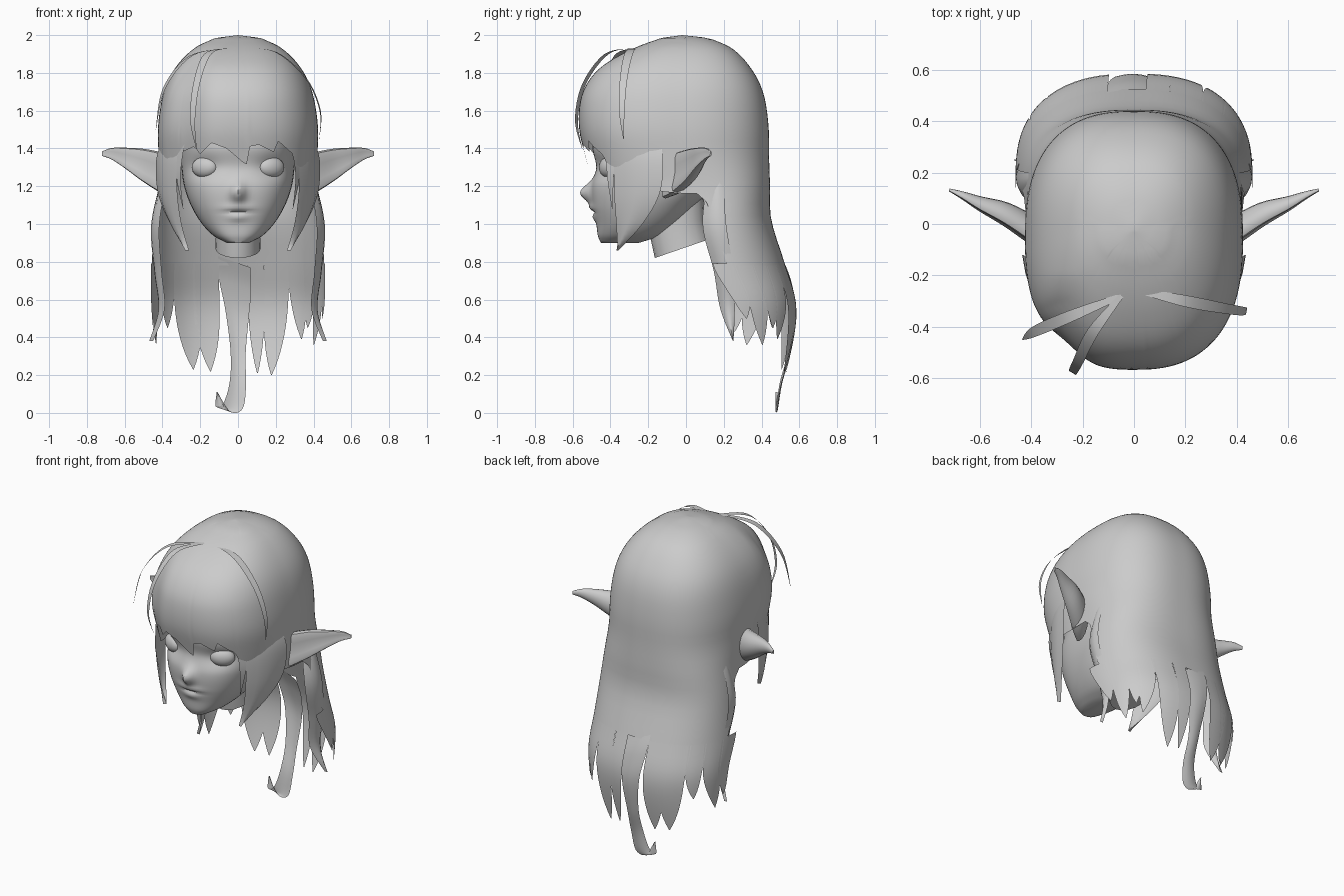
import bpy, bmesh, math
from mathutils import Vector, Matrix

if "Cube" in bpy.data.objects:
    bpy.data.objects.remove(bpy.data.objects["Cube"])

GREY = bpy.data.materials.new("plain grey")
GREY.diffuse_color = (0.6, 0.6, 0.6, 1)
GREY.use_nodes = True
GREY.node_tree.nodes["Principled BSDF"].inputs["Base Color"].default_value = GREY.diffuse_color


def make(name, bm, angle=50):
    bmesh.ops.remove_doubles(bm, verts=bm.verts, dist=0.0004)
    bmesh.ops.recalc_face_normals(bm, faces=bm.faces)
    me = bpy.data.meshes.new(name)
    bm.to_mesh(me)
    bm.free()
    me.materials.append(GREY)
    ob = bpy.data.objects.new(name, me)
    bpy.context.collection.objects.link(ob)
    bpy.ops.object.select_all(action='DESELECT')
    ob.select_set(True)
    bpy.context.view_layer.objects.active = ob
    bpy.ops.object.shade_smooth_by_angle(angle=math.radians(angle))
    return ob


def grid(rows, closed=False, caps=False, bm=None):
    """Skin a list of equally long point rows with quads."""
    bm = bm or bmesh.new()
    vs = [[bm.verts.new(p) for p in r] for r in rows]
    n = len(rows[0])
    for a, b in zip(vs, vs[1:]):
        for i in range(n if closed else n - 1):
            j = (i + 1) % n
            bm.faces.new((a[i], a[j], b[j], b[i]))
    if caps:
        bm.faces.new(vs[0])
        bm.faces.new(vs[-1])
    return bm


def lerp_table(table, z, smooth=False):
    """Interpolate rows keyed by their first value (ascending)."""
    z = min(max(z, table[0][0]), table[-1][0])
    i = next(k for k in range(len(table) - 1) if z <= table[k + 1][0])
    a, b = table[i], table[i + 1]
    h = b[0] - a[0]
    f = (z - a[0]) / h
    if not smooth or i == 0 or i >= len(table) - 3:
        return [u + (v - u) * f for u, v in zip(a, b)]
    p, q = table[i - 1], table[i + 2]
    out = [z]
    for k in range(1, len(a)):          # cubic with finite-difference slopes
        m0 = (b[k] - p[k]) / (b[0] - p[0]) * h
        m1 = (q[k] - a[k]) / (q[0] - a[0]) * h
        out.append((2 * f ** 3 - 3 * f * f + 1) * a[k] + (f ** 3 - 2 * f * f + f) * m0
                   + (3 * f * f - 2 * f ** 3) * b[k] + (f ** 3 - f * f) * m1)
    return out


def section(level, a, power=0.8):
    """Point at angle a (0 = front, pi = back) on an oval: z, half width, front, middle, back."""
    z, w, yf, yc, yb = level
    s, c = math.sin(a), math.cos(a)
    x = w * math.copysign(abs(s) ** 0.8, s)
    y = yc + ((yf - yc) if c > 0 else (yb - yc)) * abs(c) ** power
    return Vector((x, y, z))


def spline(pts, steps=6):
    """Smooth path through points of any dimension."""
    p = [pts[0]] + list(pts) + [pts[-1]]
    out = []
    for i in range(1, len(p) - 2):
        for k in range(steps):
            t = k / steps
            out.append([0.5 * (2 * b + (c - a) * t + (2 * a - 5 * b + 4 * c - d) * t * t
                               + (3 * b - a - 3 * c + d) * t ** 3)
                        for a, b, c, d in zip(p[i - 1], p[i], p[i + 1], p[i + 2])])
    return out + [list(pts[-1])]


def ribbon(name, pts, across, bulge=0.0, out=(0, 0, 0)):
    """Tapered hair strand: points are x, y, z, width."""
    across, out = Vector(across).normalized(), Vector(out)
    rows = []
    for x, y, z, w in spline(pts):
        c = Vector((x, y, z))
        rows.append([c + across * w * k / 2 + out * bulge * (1 - k * k) for k in (-1, -0.5, 0, 0.5, 1)])
    return make(name, grid(rows))


# Face and skull
HEAD = [(0.90, .06, -.45, -.36, -.25), (0.93, .12, -.465, -.3, -.15), (1.0, .19, -.475, -.25, -.05),
        (1.1, .25, -.495, -.2, .05), (1.2, .285, -.50, -.15, .15), (1.3, .30, -.475, -.1, .25),
        (1.4, .31, -.495, -.08, .30), (1.55, .32, -.49, -.06, .32), (1.7, .26, -.40, -.06, .26)]


def face_point(z, a):
    p = section(lerp_table(HEAD, z, True), a)
    if p.y < -0.2:
        p.y -= 0.06 * math.exp(-(p.x / .035) ** 2 - ((z - 1.165) / .05) ** 2)      # nose
        p.y -= 0.014 * math.exp(-(p.x / .07) ** 2 - ((z - 1.085) / .02) ** 2)      # upper lip
        p.y -= 0.012 * math.exp(-(p.x / .05) ** 2 - ((z - 1.035) / .02) ** 2)      # lower lip
        p.y += 0.012 * math.exp(-(p.x / .07) ** 2 - ((z - 1.062) / .008) ** 2)     # mouth line
        p.y += 0.02 * math.exp(-((abs(p.x) - .18) / .07) ** 2 - ((z - 1.30) / .05) ** 2)  # sockets
    return p


angles = [math.copysign(abs(k / 32) ** 1.3, k) * math.pi for k in range(-32, 32)]
make("head", grid([[face_point(.90 + .80 * i / 64, a) for a in angles] for i in range(65)], True, True), 60)

# Neck with a slanted cut
ring = [2 * math.pi * k / 20 for k in range(20)]
neck = [[Vector((.12 * math.sin(a), -.02 - .145 * math.cos(a), .87 - .05 * math.cos(a))) for a in ring],
        [Vector((.115 * math.sin(a), -.05 - .15 * math.cos(a), 1.0 - .02 * math.cos(a))) for a in ring],
        [Vector((.13 * math.sin(a), -.06 - .15 * math.cos(a), 1.2)) for a in ring]]
make("neck", grid(neck, True, True))

# Eyes and ears, one per side
EAR = [(.33, -.10, 1.255, .12, .065), (.40, -.05, 1.27, .11, .08), (.50, .015, 1.31, .088, .068),
       (.60, .065, 1.35, .054, .042), (.67, .105, 1.372, .03, .022), (.72, .13, 1.372, .012, .008)]
for side, sgn in (("left", 1), ("right", -1)):
    bm = bmesh.new()
    m = (Matrix.Translation((sgn * .177, -.410, 1.30)) @ Matrix.Rotation(sgn * .5, 4, 'Z')
         @ Matrix.Diagonal((.074, .042, .055, 1)))
    bmesh.ops.create_uvsphere(bm, u_segments=24, v_segments=14, radius=1, matrix=m)
    make(side + "_eye", bm)
    rows = []
    for x, y, z, h, t in spline(EAR, 4):
        row = []
        for k in range(16):
            c, s = math.cos(k * math.pi / 8), math.sin(k * math.pi / 8)
            depth = t * (c if c > 0 else c * (0.95 - 0.8 * abs(c)))     # hollow front
            row.append(Vector((sgn * (x - .15 * t * c), y + depth + .08 * h * s, z + h * s)))
        rows.append(row)
    make(side + "_ear", grid(rows, True, True))

# Hair volume by height: z, half width, front, middle, back
HAIR = [(0, .40, .2, .30, .48), (.2, .42, .2, .28, .53), (.45, .45, .15, .24, .58), (.6, .46, .1, .22, .58),
        (.8, .46, .0, .14, .52), (1.03, .44, -.4, .12, .45), (1.2, .42, -.49, .08, .445),
        (1.35, .42, -.53, -.02, .44), (1.5, .424, -.565, -.06, .438), (1.65, .405, -.56, -.06, .42),
        (1.75, .375, -.52, -.05, .388), (1.83, .33, -.45, -.04, .34), (1.9, .268, -.34, -.03, .28),
        (1.95, .20, -.23, -.02, .21), (1.985, .12, -.13, -.02, .12), (2.0, 0, -.02, -.02, -.02)]
# Fringe hem: x, z
HEM = [(-.42, 1.16), (-.31, 1.25), (-.30, 1.38), (-.23, 1.41), (-.20, 1.37), (-.14, 1.43), (-.06, 1.40),
       (.045, 1.31), (.06, 1.41), (.11, 1.42), (.19, 1.38), (.21, 1.44), (.29, 1.37), (.31, 1.25), (.42, 1.16)]


def hair(a, z):
    p = section(lerp_table(HAIR, z, True), a, 0.8 + 0.12 * min(1, max(0, (1.1 - z) / .4)))
    if p.y < -.2 and z > 1.2:                       # flatter swept side of the fringe
        p.y += .04 * math.exp(-((p.x + .28) / .09) ** 2) * min(1, (-.2 - p.y) / .15)
    return p


columns = []
for k in range(200):
    a = 2 * math.pi * k / 200
    if math.cos(a) > 0.001:
        hem = lerp_table(HEM, .42 * math.copysign(abs(math.sin(a)) ** .8, math.sin(a)))[1]
    else:
        hem = .78 + .34 * max(0, 1 + math.cos(a) * 6)
    columns.append([hair(a, 2 - (2 - hem) * (i / 30) ** 1.7) for i in range(31)])
make("main_hair", grid([list(r) for r in zip(*columns)], True), 60)

# Hanging locks around the back: start, end, tip (-1 right, 0 back, 1 left), tip height
LOCKS = [(-1, -.82, -.98, .43), (-.84, -.62, -.88, .36), (-.64, -.46, -.58, .45), (-.48, -.22, -.32, .23),
         (-.30, -.10, -.17, .22), (.04, .14, .11, .21), (.15, .34, .22, .20), (.33, .5, .5, .39),
         (.49, .66, .57, .45), (.65, .84, .70, .36), (.83, 1, .86, .5)]
bm = bmesh.new()
for s0, s1, tip, ztip in LOCKS:
    rows = []
    for i in range(15):
        t = i / 14
        mid = (s0 + s1) / 2 + (tip - (s0 + s1) / 2) * t ** 1.5
        half = (s1 - s0) / 2 * (1 - t ** 4) + .003
        rows.append([hair(math.pi * (1 - (mid + half * k) / 2), .79 + (ztip - .79) * t)
                     for k in (-1, -.5, 0, .5, 1)])
    grid(rows, bm=bm)
make("back_locks", bm)

# Curled lock at the back
ribbon("curled_lock", [(-.02, .505, .80, .18), (-.015, .55, .68, .18), (-.005, .575, .52, .13),
                       (0, .545, .32, .085), (0, .50, .16, .09), (-.025, .48, .04, .105),
                       (-.08, .475, .02, .08), (-.11, .475, .11, .005)], (1, 0, -.35), .01, (0, 1, 0))

for side, sgn in (("left", 1), ("right", -1)):
    # Broad lock in front of each ear
    ribbon(side + "_side_lock", [(sgn * .345, -.25, 1.48, .22), (sgn * .378, -.25, 1.34, .28),
                                 (sgn * .372, -.26, 1.16, .26), (sgn * .328, -.30, 1.0, .15),
                                 (sgn * .26, -.36, .86, .004)],
           (sgn * .39, .92, 0), .022, (sgn * .9, -.4, 0))
    # Thin strand beside the cheek
    ribbon(side + "_cheek_strand", [(sgn * .30, -.40, 1.42, .06), (sgn * .315, -.40, 1.25, .04),
                                    (sgn * .29, -.39, 1.08, .003)], (sgn * .5, .8, 0))
    # Loose lock hanging behind each ear
    ribbon(side + "_rear_lock", [(sgn * .38, .16, 1.26, .08), (sgn * .435, .15, 1.0, .13),
                                 (sgn * .42, .20, .75, .11), (sgn * .40, .22, .55, .08),
                                 (sgn * .45, .25, .38, .003)], (sgn * .3, 1, 0), .02, (sgn, 0, 0))

# Flyaway strands from the crown
ribbon("flyaway_outer", [(-.05, -.28, 1.93, .02), (-.25, -.36, 1.89, .045), (-.39, -.42, 1.72, .04),
                         (-.435, -.45, 1.5, .004)], (.35, -.9, 0))
ribbon("flyaway_front", [(-.05, -.28, 1.93, .02), (-.16, -.42, 1.90, .045), (-.22, -.54, 1.74, .04),
                         (-.24, -.58, 1.55, .03), (-.22, -.55, 1.40, .004)], (.85, -.5, 0))
ribbon("flyaway_left", [(.02, -.26, 1.93, .02), (.2, -.30, 1.91, .045), (.36, -.33, 1.77, .04),
                        (.435, -.34, 1.6, .03), (.43, -.33, 1.45, .004)], (.2, .95, 0))
